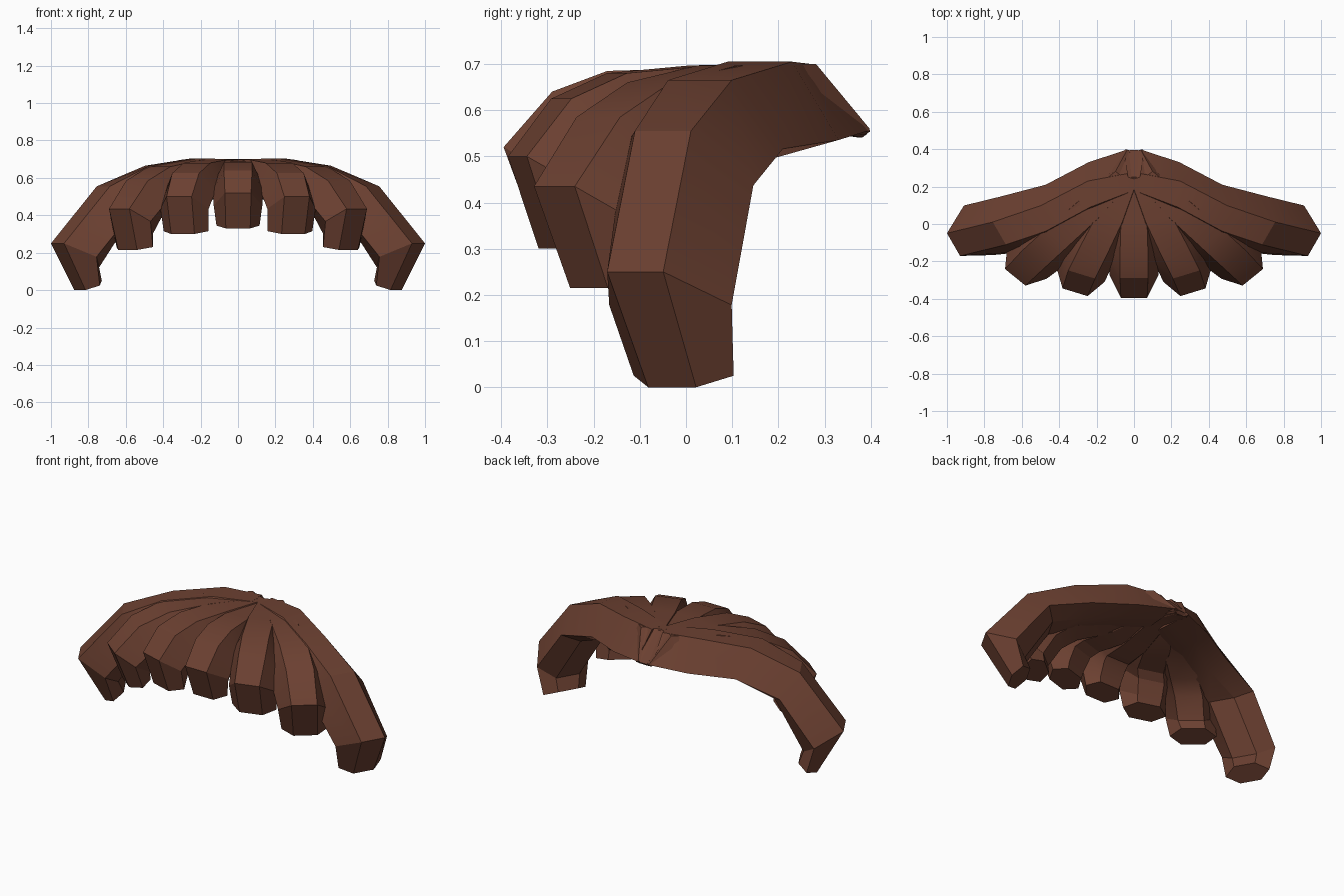
import bpy, bmesh, math
from mathutils import Vector

brown = bpy.data.materials.new("dark_brown")
brown.diffuse_color = (0.15, 0.052, 0.031, 1)


def frond(name, heading, stations, mirror=True):
    """Six-sided arching frond. Each station holds the middle of its outer face
    (x, y, z), outer half width, side half width, side depth, inner depth,
    then optionally how far the inner face sags and the station's own heading."""
    pts = [Vector(s[:3]) for s in stations]
    bm = bmesh.new()
    rings = []
    for i, s in enumerate(stations):
        w, sw, d, di = s[3:7]
        sag = s[7] if len(s) > 7 else 0
        a = math.radians(s[8] if len(s) > 8 else heading)
        out = Vector((math.sin(a), -math.cos(a), 0))
        side = Vector((math.cos(a), math.sin(a), 0))
        # depth runs inward, square to the path; the tip is cut nearly level
        t = pts[min(i + 1, len(pts) - 1)] - pts[max(i - 1, 0)]
        t = (t - side * t.dot(side)).normalized()
        n = -out if i == len(pts) - 1 else side.cross(t).normalized()
        if n.z > 0.3:
            n = -n
        shape = [(-w, 0, 0), (w, 0, 0), (sw, d, sag / 2),
                 (w, di, sag), (-w, di, sag), (-sw, d, sag / 2)]
        rings.append([bm.verts.new(pts[i] + side * u + n * v - Vector((0, 0, g)))
                      for u, v, g in shape])
    for r0, r1 in zip(rings, rings[1:]):
        for j in range(6):
            k = (j + 1) % 6
            bm.faces.new((r0[j], r0[k], r1[k], r1[j]))
    bm.faces.new(rings[0])
    bm.faces.new(rings[-1])
    bmesh.ops.recalc_face_normals(bm, faces=bm.faces)
    mesh = bpy.data.meshes.new(name)
    bm.to_mesh(mesh)
    bm.free()
    mesh.materials.append(brown)
    ob = bpy.data.objects.new(name, mesh)
    bpy.context.collection.objects.link(ob)
    if mirror:
        ob.modifiers.new("mirror", "MIRROR").use_mirror_merge = False
    bpy.ops.object.select_all(action="DESELECT")
    ob.select_set(True)
    bpy.context.view_layer.objects.active = ob
    bpy.ops.object.shade_smooth_by_angle(angle=math.radians(25))


# Middle frond
frond("middle_frond", 0, [
    (0, 0.395, 0.555, 0.02, 0.03, 0.01, 0.02),
    (0, 0.25, 0.695, 0.05, 0.08, 0.12, 0.14),
    (0, 0.0, 0.69, 0.07, 0.13, 0.14, 0.19),
    (0, -0.17, 0.685, 0.075, 0.14, 0.14, 0.20),
    (0, -0.29, 0.64, 0.075, 0.135, 0.13, 0.22),
    (0, -0.395, 0.52, 0.07, 0.13, 0.12, 0.20, 0.11),
    (0, -0.325, 0.33, 0.065, 0.115, 0.06, 0.12, -0.03)], mirror=False)

# Inner pair
frond("inner_frond", 17, [
    (0.01, 0.39, 0.555, 0.02, 0.03, 0.01, 0.02),
    (0.03, 0.25, 0.70, 0.05, 0.08, 0.12, 0.14),
    (0.13, 0.03, 0.697, 0.07, 0.14, 0.14, 0.19),
    (0.22, -0.15, 0.68, 0.075, 0.15, 0.14, 0.20),
    (0.28, -0.27, 0.625, 0.075, 0.14, 0.13, 0.22),
    (0.315, -0.365, 0.50, 0.07, 0.135, 0.10, 0.20, 0.11),
    (0.295, -0.30, 0.30, 0.065, 0.125, 0.06, 0.12, -0.03)])

# Middle pair
frond("side_frond", 39, [
    (0.02, 0.385, 0.56, 0.02, 0.03, 0.01, 0.02),
    (0.06, 0.25, 0.70, 0.05, 0.09, 0.12, 0.14),
    (0.25, 0.07, 0.697, 0.07, 0.15, 0.14, 0.19),
    (0.42, -0.08, 0.66, 0.075, 0.16, 0.14, 0.20),
    (0.54, -0.19, 0.585, 0.075, 0.15, 0.13, 0.22),
    (0.635, -0.285, 0.435, 0.07, 0.135, 0.10, 0.20, 0.11),
    (0.59, -0.21, 0.215, 0.065, 0.125, 0.06, 0.12, -0.03)])

# Outer pair, reaching the ground
frond("outer_frond", 60, [
    (0.03, 0.22, 0.70, 0.05, 0.175, 0.145, 0.15, 0, 85),
    (0.24, 0.16, 0.705, 0.07, 0.17, 0.17, 0.19, 0, 85),
    (0.485, 0.03, 0.665, 0.07, 0.175, 0.155, 0.20, 0, 80),
    (0.72, -0.05, 0.555, 0.07, 0.168, 0.155, 0.21),
    (0.965, -0.11, 0.25, 0.07, 0.153, 0.155, 0.22, 0.09),
    (0.845, -0.03, 0.0, 0.06, 0.125, 0.05, 0.10, -0.05)])
